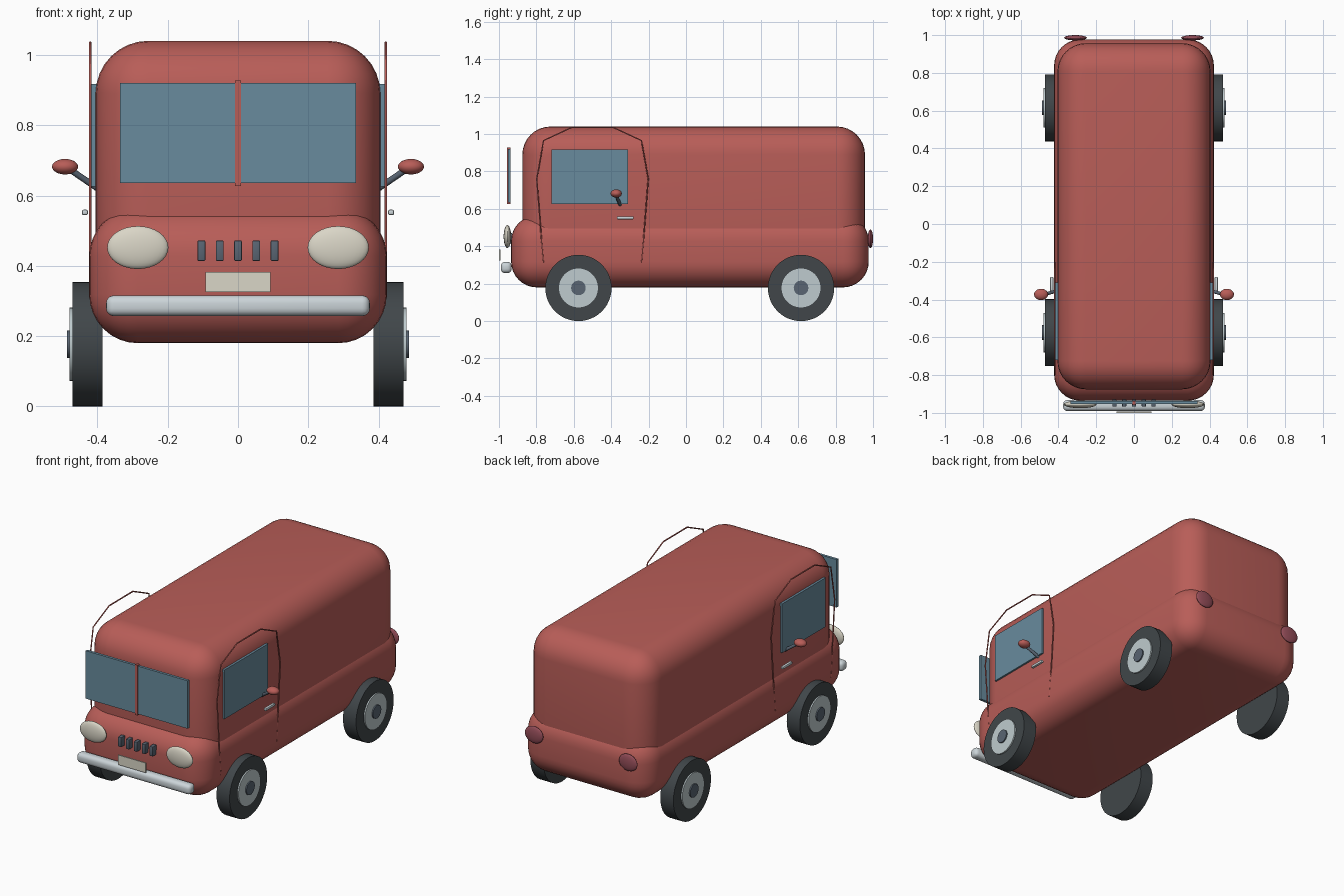
import bpy, bmesh, math
from mathutils import Vector, Matrix

cube = bpy.data.objects.get("Cube")
if cube:
    bpy.data.objects.remove(cube, do_unlink=True)


def material(name, rgb):
    m = bpy.data.materials.new(name)
    m.use_nodes = True
    m.diffuse_color = (*rgb, 1)
    m.node_tree.nodes["Principled BSDF"].inputs["Base Color"].default_value = (*rgb, 1)
    return m


RED = material("body red", (0.48, 0.11, 0.097))
GLASS = material("window blue", (0.14, 0.26, 0.34))
CREAM = material("lamp cream", (0.70, 0.67, 0.57))
RUBBER = material("tyre dark grey", (0.052, 0.062, 0.068))
HUB = material("hub pale grey", (0.52, 0.60, 0.62))
CHROME = material("chrome silver", (0.60, 0.66, 0.69))
SLATE = material("slate grey", (0.10, 0.13, 0.17))
TAIL = material("tail lamp dark red", (0.30, 0.075, 0.10))


def finish(bm, name, mat, smooth=True):
    me = bpy.data.meshes.new(name)
    bm.to_mesh(me)
    bm.free()
    me.materials.append(mat)
    ob = bpy.data.objects.new(name, me)
    bpy.context.collection.objects.link(ob)
    if smooth:
        bpy.ops.object.select_all(action='DESELECT')
        ob.select_set(True)
        bpy.context.view_layer.objects.active = ob
        bpy.ops.object.shade_smooth_by_angle(angle=math.radians(35))
    return ob


def box(name, mat, lo, hi, radius=0.0, segments=3):
    """Box between two corners, optionally rounded."""
    lo, hi = Vector(lo), Vector(hi)
    bm = bmesh.new()
    bmesh.ops.create_cube(bm, size=1)
    bmesh.ops.scale(bm, vec=hi - lo, verts=bm.verts)
    bmesh.ops.translate(bm, vec=(lo + hi) / 2, verts=bm.verts)
    if radius:
        bmesh.ops.bevel(bm, geom=bm.edges[:], offset=radius, segments=segments,
                        profile=0.5, affect='EDGES')
    return finish(bm, name, mat, bool(radius))


def ellipsoid(name, mat, centre, radii):
    bm = bmesh.new()
    bmesh.ops.create_uvsphere(bm, u_segments=32, v_segments=16, radius=1)
    bmesh.ops.scale(bm, vec=radii, verts=bm.verts)
    bmesh.ops.translate(bm, vec=centre, verts=bm.verts)
    return finish(bm, name, mat)


def rod(name, mat, start, end, radius, sides=40):
    """Cylinder between two points."""
    start, end = Vector(start), Vector(end)
    axis = end - start
    turn = axis.to_track_quat('Z', 'Y').to_matrix().to_4x4()
    bm = bmesh.new()
    bmesh.ops.create_cone(bm, cap_ends=True, segments=sides, radius1=radius,
                          radius2=radius, depth=axis.length,
                          matrix=Matrix.Translation((start + end) / 2) @ turn)
    return finish(bm, name, mat)


def wire(name, mat, points, radius):
    cu = bpy.data.curves.new(name, 'CURVE')
    cu.dimensions = '3D'
    cu.bevel_depth = radius
    cu.bevel_resolution = 1
    cu.use_fill_caps = True
    sp = cu.splines.new('POLY')
    sp.points.add(len(points) - 1)
    for p, co in zip(sp.points, points):
        p.co = (*co, 1)
    cu.materials.append(mat)
    ob = bpy.data.objects.new(name, cu)
    bpy.context.collection.objects.link(ob)


# Body shells
box("lower_body", RED, (-0.423, -0.935, 0.18), (0.423, 0.977, 0.565), 0.138, 8)
box("upper_body", RED, (-0.405, -0.875, 0.30), (0.405, 0.957, 1.04), 0.15, 8)

# Windscreen and its divider
box("windscreen", GLASS, (-0.336, -0.953, 0.635), (0.336, -0.937, 0.92))
box("windscreen_divider", RED, (-0.008, -0.957, 0.627), (0.008, -0.937, 0.927))

# Front details
for i in range(-2, 3):
    x = i * 0.052
    box("grille_slot", SLATE, (x - 0.011, -0.966, 0.414), (x + 0.011, -0.93, 0.472), 0.003, 2)
box("front_bumper", CHROME, (-0.375, -0.99, 0.257), (0.375, -0.932, 0.316), 0.022, 4)
box("number_plate", CREAM, (-0.092, -1.0, 0.325), (0.092, -0.993, 0.383))

# Half outline of the door: distance from its centre line, height
door_half = [(0.262, 0.31), (0.274, 0.45), (0.298, 0.76), (0.262, 0.965), (0.112, 1.035)]
door_y = -0.5
door = [(door_y - d, z) for d, z in door_half] + [(door_y + d, z) for d, z in reversed(door_half)]

# Paired parts
for side, s in (("left", 1), ("right", -1)):
    ellipsoid(side + "_headlight", CREAM, (s * 0.285, -0.955, 0.452), (0.087, 0.02, 0.061))
    ellipsoid(side + "_tail_lamp", TAIL, (s * 0.31, 0.986, 0.44), (0.06, 0.014, 0.05))
    box(side + "_window", GLASS, (min(s * 0.402, s * 0.416), -0.72, 0.625),
        (max(s * 0.402, s * 0.416), -0.31, 0.917))
    wire(side + "_door_outline", RED, [(s * 0.4205, y, z) for y, z in door], 0.004)
    box(side + "_door_handle", CHROME, (min(s * 0.427, s * 0.444), -0.37, 0.544),
        (max(s * 0.427, s * 0.444), -0.28, 0.56), 0.005, 2)
    rod(side + "_mirror_arm", SLATE, (s * 0.402, -0.352, 0.622), (s * 0.478, -0.374, 0.674), 0.009, 16)
    ellipsoid(side + "_mirror", RED, (s * 0.492, -0.373, 0.682), (0.037, 0.03, 0.022))

    # Wheels
    for end, y in (("front", -0.575), ("rear", 0.615)):
        label = end + "_" + side
        for part, mat, x0, x1, r in (("_tyre", RUBBER, 0.385, 0.471, 0.177),
                                     ("_hub", HUB, 0.46, 0.479, 0.104),
                                     ("_hub_cap", SLATE, 0.47, 0.486, 0.039)):
            rod(label + part, mat, (s * x0, y, 0.177), (s * x1, y, 0.177), r, 48)
